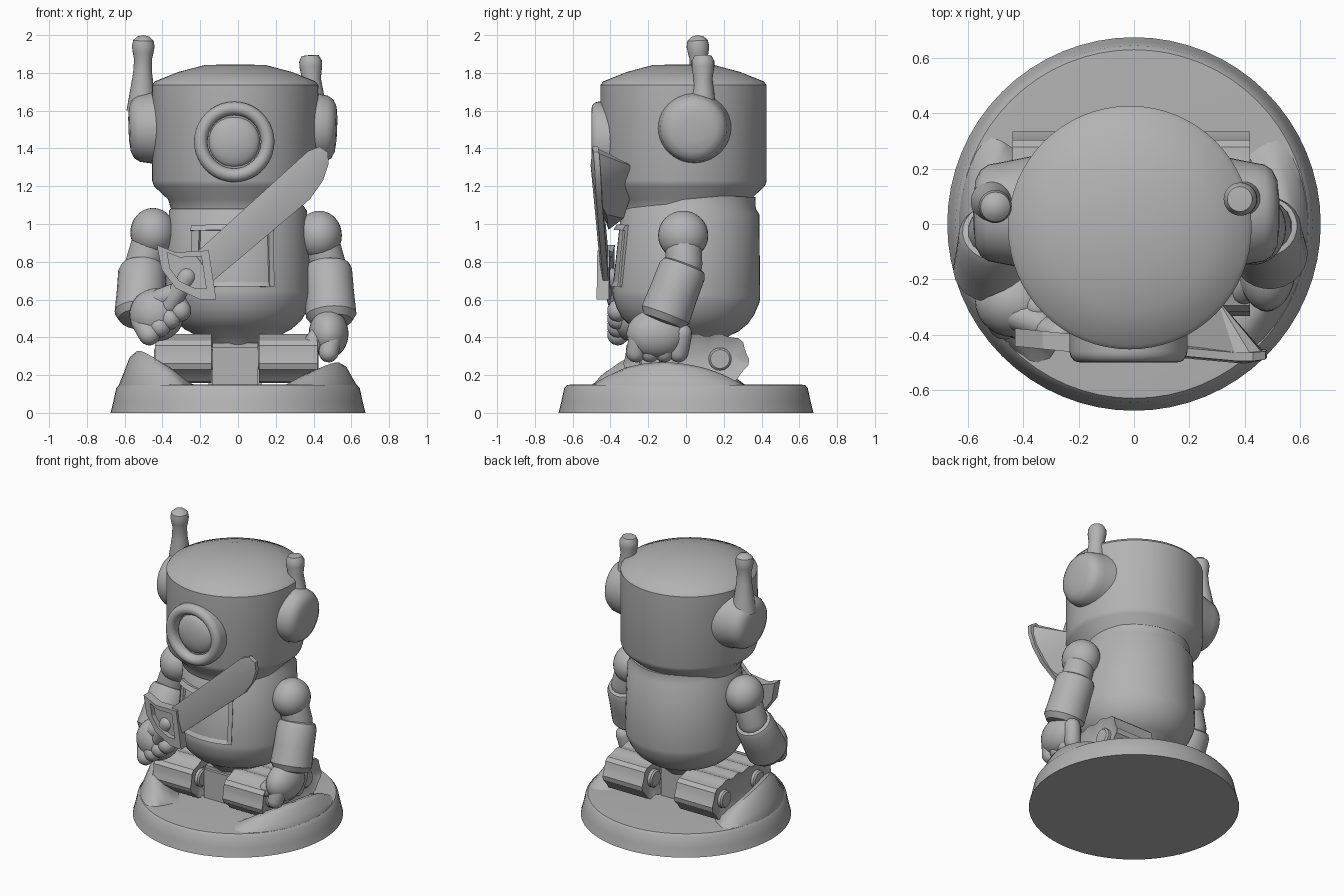
import bpy, bmesh
from math import sin, cos, pi, asin, radians
from mathutils import Vector

cube = bpy.data.objects.get("Cube")
if cube:
    bpy.data.objects.remove(cube, do_unlink=True)

grey = bpy.data.materials.new("plain grey")
grey.use_nodes = True
colour = (0.45, 0.45, 0.45, 1)
grey.diffuse_color = colour
grey.node_tree.nodes["Principled BSDF"].inputs["Base Color"].default_value = colour


def finish(name, bm, loc=(0, 0, 0), axis=(0, 0, 1), angle=35):
    """Turn a bmesh into a smooth-shaded object whose z axis points along axis."""
    bmesh.ops.remove_doubles(bm, verts=bm.verts, dist=0.0005)
    bmesh.ops.recalc_face_normals(bm, faces=bm.faces)
    mesh = bpy.data.meshes.new(name)
    bm.to_mesh(mesh)
    bm.free()
    mesh.materials.append(grey)
    ob = bpy.data.objects.new(name, mesh)
    bpy.context.collection.objects.link(ob)
    ob.location = loc
    ob.rotation_mode = 'QUATERNION'
    ob.rotation_quaternion = Vector((0, 0, 1)).rotation_difference(Vector(axis))
    bpy.ops.object.select_all(action='DESELECT')
    ob.select_set(True)
    bpy.context.view_layer.objects.active = ob
    bpy.ops.object.shade_smooth_by_angle(angle=radians(angle))


def lathe(name, profile, loc=(0, 0, 0), axis=(0, 0, 1), n=40):
    """Revolve (radius, height) points; open ends are capped."""
    bm = bmesh.new()
    rings = [[bm.verts.new((r * cos(2 * pi * i / n), r * sin(2 * pi * i / n), h))
              for i in range(n)] for r, h in profile]
    for a, b in zip(rings, rings[1:]):
        for i in range(n):
            j = (i + 1) % n
            bm.faces.new((a[i], a[j], b[j], b[i]))
    for ring, (r, h) in ((rings[0], profile[0]), (rings[-1], profile[-1])):
        if r > 0:
            bm.faces.new(ring)
    finish(name, bm, loc, axis)


def limb(name, a, b, profile, n=24):
    """Lathe between two points; heights are fractions of the length."""
    d = Vector(b) - Vector(a)
    lathe(name, [(r, t * d.length) for r, t in profile], a, d, n)


def capsule(name, a, b, r):
    length = (Vector(b) - Vector(a)).length
    low = [(r * cos(t * pi / 8), -r * sin(t * pi / 8) / length) for t in (4, 3, 2, 1, 0)]
    limb(name, a, b, low + [(q, 1 - h) for q, h in reversed(low)], 16)


def ball(name, loc, size):
    bm = bmesh.new()
    bmesh.ops.create_uvsphere(bm, u_segments=28, v_segments=16, radius=1)
    bmesh.ops.scale(bm, vec=size, verts=bm.verts)
    finish(name, bm, loc)


def prism(ring, offset):
    """Extrude a closed ring of points along an offset."""
    bm = bmesh.new()
    face = bm.faces.new([bm.verts.new(p) for p in ring])
    new = bmesh.ops.extrude_face_region(bm, geom=[face])
    verts = [v for v in new["geom"] if isinstance(v, bmesh.types.BMVert)]
    bmesh.ops.translate(bm, vec=offset, verts=verts)
    return bm


def hull(name, points):
    bm = bmesh.new()
    for p in points:
        bm.verts.new(p)
    bmesh.ops.convex_hull(bm, input=bm.verts)
    finish(name, bm, angle=25)


def loft(bm, sections):
    """Skin closed cross-sections and cap both ends."""
    rows = [[bm.verts.new(p) for p in s] for s in sections]
    for p, q in zip(rows, rows[1:]):
        for k in range(len(p)):
            m = (k + 1) % len(p)
            bm.faces.new((p[k], p[m], q[m], q[k]))
    bm.faces.new(rows[0])
    bm.faces.new(rows[-1])


# Round base
lathe("base", [(0.675, 0), (0.66, 0.06), (0.645, 0.13), (0.63, 0.148), (0.6, 0.15)], n=64)


# Mounds curving along the rim under the hands
def mound(name, side, peak):
    bm = bmesh.new()
    sections = []
    for i in range(17):
        a = radians(-32 + 90 * i / 16)
        h = peak * (0.03 + sin(pi * i / 16)) ** 0.7
        sections.append([(side * r * cos(a), -r * sin(a), z) for r, z in (
            (0.63, 0.1), (0.637, 0.135), (0.61, 0.135 + h * 0.35), (0.575, 0.135 + h * 0.85),
            (0.54, 0.135 + h), (0.49, 0.135 + h * 0.85), (0.44, 0.135 + h * 0.4),
            (0.37, 0.14), (0.37, 0.1))])
    loft(bm, sections)
    finish(name, bm, angle=50)


mound("left_mound", 1, 0.13)
mound("right_mound", -1, 0.19)

# Torso, leaning very slightly back, and head
TORSO = dict(loc=(0, -0.03, 0), axis=(0, 0.05, 1))
lathe("torso", [(0.14, 0.33), (0.19, 0.395), (0.285, 0.445), (0.335, 0.49), (0.365, 0.54), (0.388, 0.6),
                (0.392, 0.63), (0.365, 1.07), (0.345, 1.1), (0.34, 1.16)], n=56, **TORSO)
lathe("head", [(0.34, 1.08), (0.355, 1.13), (0.43, 1.2), (0.44, 1.23), (0.44, 1.735),
               (0.425, 1.755), (0.3, 1.805), (0.16, 1.842), (0, 1.845)],
      (-0.015, -0.013, 0), n=64)


# Chest panel frame wrapped around the torso
def chest_bar(name, x0, x1, z0, z1, r=0.395):
    bm = bmesh.new()
    a0, a1 = asin(x0 / r), asin(x1 / r)
    angles = [a0 + (a1 - a0) * i / 8 for i in range(9)]
    loft(bm, [[(q * sin(a), -q * cos(a), z) for q, z in (
        (r - 0.06, z0), (r + 0.008, z0), (r - 0.008, z1), (r - 0.06, z1))] for a in angles])
    finish(name, bm, **TORSO)


chest_bar("panel_bottom", -0.25, 0.19, 0.65, 0.68)
chest_bar("panel_top", -0.25, 0.19, 0.95, 0.98)
chest_bar("panel_right", -0.25, -0.21, 0.65, 0.98)
chest_bar("panel_left", 0.165, 0.19, 0.65, 0.98)

# Single eye: rounded ring with a domed lens
EYE = (-0.02, -0.44, 1.435)
bulge = [(0.177 + 0.036 * cos(i * pi / 10), 0.02 + 0.04 * sin(i * pi / 10)) for i in range(11)]
lathe("eye_ring", [(0.213, -0.07)] + bulge + [(0.141, -0.07)], EYE, (0, -1, 0))
ball("eye_lens", EYE, (0.135, 0.05, 0.135))

# Rounded ears
for side, x, name in ((1, 0.44, "left_ear"), (-1, -0.495, "right_ear")):
    lathe(name, [(0.21, -0.15), (0.192, -0.06), (0.182, -0.01), (0.175, 0.03), (0.155, 0.06),
                 (0.12, 0.077), (0.06, 0.084), (0, 0.085)], (x, 0.04, 1.505), (side, 0, -0.04))

# Antennas
limb("right_antenna", (-0.51, 0.08, 1.6), (-0.5, 0.06, 2.0),
     [(0.08, 0), (0.065, 0.25), (0.05, 0.5), (0.047, 0.68), (0.055, 0.77), (0.06, 0.85),
      (0.054, 0.93), (0.033, 0.98), (0, 1)])
limb("left_antenna", (0.4, 0.09, 1.58), (0.382, 0.09, 1.895),
     [(0.07, 0), (0.06, 0.35), (0.05, 0.6), (0.06, 0.8), (0.06, 0.9), (0.045, 0.99), (0, 1)])

# Arms
FOREARM = [(0.07, -0.06), (0.115, 0), (0.128, 0.1), (0.13, 0.5), (0.135, 0.9), (0.11, 1.02), (0.06, 1.06)]
for name, shoulder, elbow, wrist in (
        ("left", (0.43, -0.015, 0.94), (0.475, -0.01, 0.78), (0.495, -0.12, 0.49)),
        ("right", (-0.45, -0.015, 0.955), (-0.505, -0.03, 0.77), (-0.52, -0.18, 0.5))):
    ball(name + "_shoulder", shoulder, (0.12, 0.133, 0.13))
    capsule(name + "_upper_arm", shoulder, elbow, 0.098)
    limb(name + "_forearm", elbow, wrist, FOREARM)

# Left hand hanging down
ball("left_palm", (0.48, -0.155, 0.42), (0.105, 0.16, 0.13))
for i in range(4):
    y = -0.265 + i * 0.075
    capsule("left_finger", (0.5, y + 0.02, 0.42), (0.48, y, 0.32), 0.053)
capsule("left_thumb", (0.44, -0.2, 0.43), (0.4, -0.24, 0.37), 0.052)

# Right fist around the sword grip
ball("right_palm", (-0.43, -0.28, 0.52), (0.145, 0.13, 0.14))
for i in range(4):
    x, z = -0.47 + i * 0.055, 0.415 + i * 0.042
    capsule("right_finger", (x - 0.04, -0.3, z + 0.07), (x, -0.36, z), 0.058)
capsule("right_thumb", (-0.42, -0.33, 0.6), (-0.34, -0.36, 0.63), 0.055)
capsule("sword_grip", (-0.36, -0.36, 0.57), (-0.27, -0.4, 0.72), 0.05)

# Sword guard: flat angular frame with a recessed plate
corners = [Vector((x, -0.42 - 0.1 * (x + 0.4), z)) for x, z in (
    (-0.43, 0.89), (-0.33, 0.85), (-0.155, 0.86), (-0.115, 0.6), (-0.2, 0.6), (-0.33, 0.66), (-0.405, 0.76))]
centre = Vector((-0.27, -0.433, 0.77))
inner = [p.lerp(centre, 0.34) for p in corners]
for i in range(len(corners)):
    j = (i + 1) % len(corners)
    hull("guard_bar", [p + Vector((0, d, 0)) for p in (corners[i], corners[j], inner[i], inner[j])
                       for d in (-0.025, 0.04)])
finish("guard_plate", prism([p + Vector((0, 0.01, 0)) for p in corners], (0, 0.025, 0)))

# Sword blade: thin slab, with a wedge running back from the tip
outline = [(-0.23, -0.43, 0.84), (-0.13, -0.43, 0.7), (0.38, -0.465, 1.13), (0.45, -0.47, 1.23),
           (0.48, -0.475, 1.32), (0.475, -0.48, 1.38), (0.43, -0.485, 1.41), (0.37, -0.485, 1.385)]
hull("sword_blade", [(x, y + d, z) for x, y, z in outline for d in (-0.01, 0.02)]
     + [(-0.16, -0.455, 0.78), (0.4, -0.505, 1.31)])
hull("blade_wedge", outline[2:] + [(0.02, -0.41, 0.97), (0.3, -0.27, 1.3), (0.24, -0.27, 1.22),
                                   (0.16, -0.33, 1.03), (0.26, -0.42, 1.05)])


# Crawler tracks: cleated loops with recessed sides and wheel hubs
def track_ring(x, links=13, r=0.118, half=0.205):
    total = 4 * half + 2 * pi * r
    ring = []
    for i in range(links * 4):
        s = total * i / (links * 4)
        q = r + (0.012 if i % 4 < 2 else 0)
        if s < 2 * half:
            y, z = s - half, q
        elif s < 2 * half + pi * r:
            a = (s - 2 * half) / r
            y, z = half + q * sin(a), q * cos(a)
        elif s < 4 * half + pi * r:
            y, z = half - (s - 2 * half - pi * r), -q
        else:
            a = (s - 4 * half - pi * r) / r
            y, z = -half - q * sin(a), -q * cos(a)
        ring.append((x, y, z + 0.288))
    return ring


for name, x0, x1 in (("left", 0.11, 0.42), ("right", -0.44, -0.14)):
    bm = prism(track_ring(x0), (x1 - x0, 0, 0))
    bmesh.ops.recalc_face_normals(bm, faces=bm.faces)
    sides = [f for f in bm.faces if len(f.verts) > 4]
    for f in sides:
        inward = 0.025 if f.calc_center_median().x < (x0 + x1) / 2 else -0.025
        bmesh.ops.inset_region(bm, faces=[f], thickness=0.012)
        middle = f.calc_center_median()
        bmesh.ops.translate(bm, vec=-middle, verts=f.verts)
        bmesh.ops.scale(bm, vec=(1, 0.88, 0.62), verts=f.verts)
        bmesh.ops.translate(bm, vec=middle + Vector((inward, 0, 0)), verts=f.verts)
    finish(name + "_track", bm, angle=30)
    for y in (-0.19, 0.18):
        limb(name + "_wheel_hub", (x0 - 0.005, y, 0.285), (x1 + 0.005, y, 0.285),
             [(0.05, 0), (0.06, 0.03), (0.06, 0.97), (0.05, 1)])

# Axle block joining tracks, base and torso
bm = bmesh.new()
bmesh.ops.create_cube(bm, size=1)
bmesh.ops.scale(bm, vec=(0.28, 0.32, 0.24), verts=bm.verts)
bmesh.ops.bevel(bm, geom=bm.edges[:], offset=0.02, segments=2, affect='EDGES')
finish("axle_block", bm, (-0.015, -0.03, 0.25))
